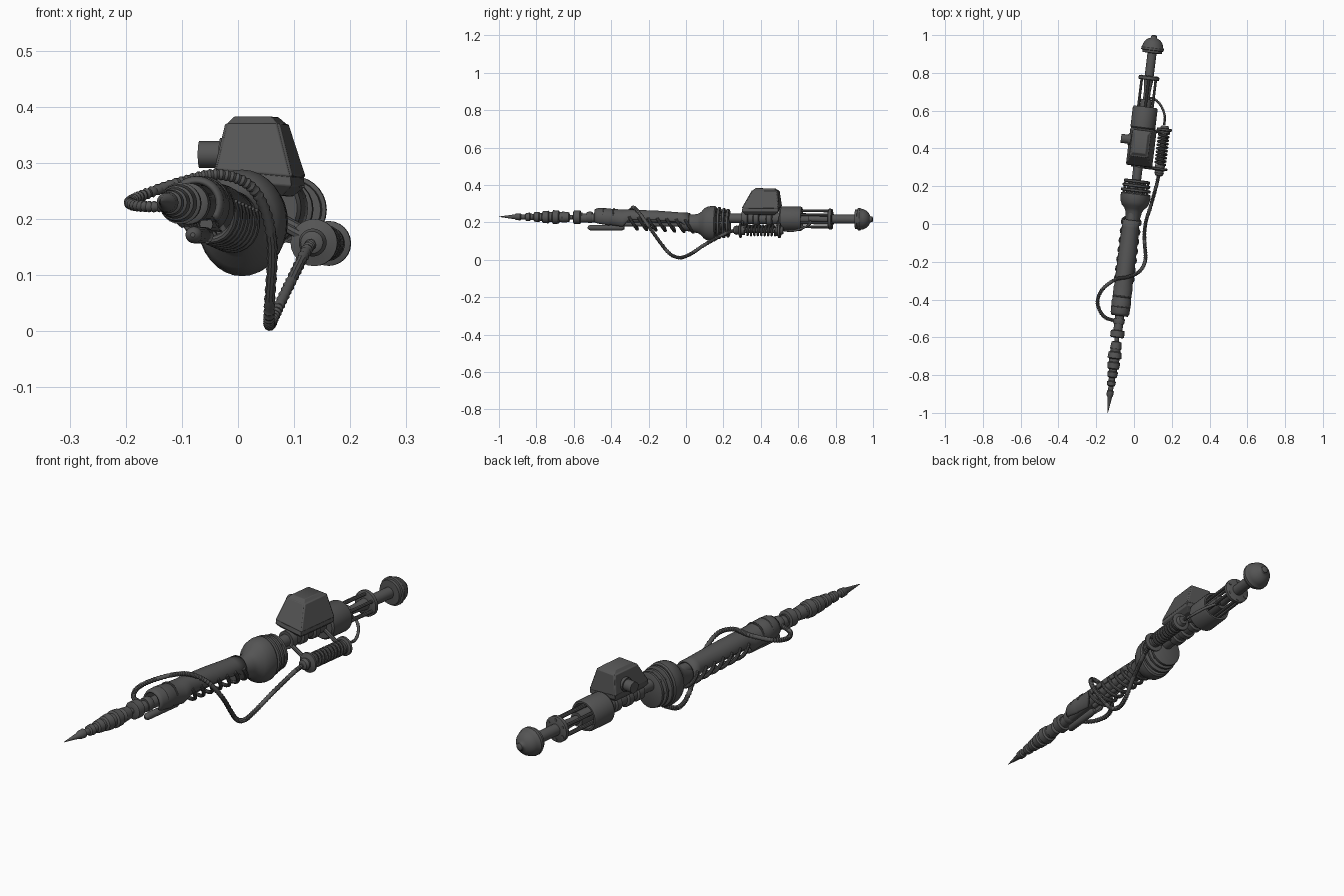
import bpy, bmesh
from math import sin, cos, pi, radians
from mathutils import Matrix, Vector

if "Cube" in bpy.data.objects:
    bpy.data.objects.remove(bpy.data.objects["Cube"])

# Tilted main axis: local +Y runs from the spike to the rear dome
M = (Matrix.Translation((-0.016, 0, 0.223)) @ Matrix.Rotation(-0.1225, 4, 'Z')
     @ Matrix.Rotation(-0.007, 4, 'X') @ Matrix.Diagonal((1, 1.0075, 1, 1)))
metal = bpy.data.materials.new("dark_metal")
metal.diffuse_color = (0.09, 0.09, 0.09, 1)
metal.use_nodes = True
metal.node_tree.nodes["Principled BSDF"].inputs["Base Color"].default_value = metal.diffuse_color


def finish(name, bm, local=True):
    bmesh.ops.recalc_face_normals(bm, faces=bm.faces)
    me = bpy.data.meshes.new(name)
    bm.to_mesh(me)
    bm.free()
    me.materials.append(metal)
    if local:
        me.transform(M)
    ob = bpy.data.objects.new(name, me)
    bpy.context.collection.objects.link(ob)
    return ob


def skin(bm, rings, closed=True, caps=True):
    loops = [[bm.verts.new(p) for p in ring] for ring in rings]
    n = len(loops[0])
    for a, b in zip(loops, loops[1:]):
        for i in range(n if closed else n - 1):
            j = (i + 1) % n
            bm.faces.new((a[i], a[j], b[j], b[i]))
    if caps:
        bm.faces.new(loops[0])
        bm.faces.new(loops[-1])


def lathe(name, prof, ox=0.0, oz=0.0, n=24, sx=1.0):
    bm = bmesh.new()
    skin(bm, [[(ox + sx * r * sin(2 * pi * i / n), y, oz + r * cos(2 * pi * i / n))
               for i in range(n)] for y, r in prof])
    return finish(name, bm)


def steps(segs):
    return [p for y0, y1, r0, r1 in segs for p in ((y0, r0), (y1, r1))]


def spline(pts, k=12):
    p = [Vector(q) for q in pts]
    p = [2 * p[0] - p[1]] + p + [2 * p[-1] - p[-2]]
    out = []
    for a, b, c, d in zip(p, p[1:], p[2:], p[3:]):
        for s in range(k):
            t = s / k
            out.append(0.5 * (2 * b + (c - a) * t + (2 * a - 5 * b + 4 * c - d) * t * t
                              + (3 * b - a - 3 * c + d) * t ** 3))
    return out + [p[-2]]


def tube(name, pts, r, rib=0.0, local=True, n=10):
    pts = [Vector(p) for p in pts]
    u = (pts[1] - pts[0]).orthogonal().normalized()
    rings = []
    for i, p in enumerate(pts):
        t = (pts[min(i + 1, len(pts) - 1)] - pts[max(i - 1, 0)]).normalized()
        u = (u - t * u.dot(t)).normalized()
        v = t.cross(u)
        rr = r - rib * (i % 2)
        rings.append([p + rr * (u * cos(2 * pi * k / n) + v * sin(2 * pi * k / n)) for k in range(n)])
    bm = bmesh.new()
    skin(bm, rings)
    return finish(name, bm, local)


# Spike made of stacked tapering segments
lathe("spike", steps([(-1, -.915, .001, .013), (-.91, -.885, .017, .019), (-.88, -.86, .013, .014),
                      (-.855, -.835, .021, .023), (-.83, -.815, .017, .017), (-.81, -.785, .025, .028),
                      (-.78, -.77, .022, .022), (-.765, -.735, .031, .034), (-.73, -.715, .027, .027),
                      (-.71, -.68, .037, .035), (-.675, -.665, .027, .027), (-.66, -.625, .03, .026),
                      (-.62, -.59, .012, .012)]))
lathe("spike_collar", steps([(-.602, -.598, .03, .037), (-.575, -.565, .037, .037), (-.562, -.555, .025, .025)]))
lathe("front_shaft", [(-.57, .024), (.1, .024)], oz=-.004)
lathe("hose_socket", steps([(-.53, -.52, .028, .03), (-.505, -.5, .03, .028)]))

# Handle shell: nearly closed at the front, half pipe over the grip coils
bm = bmesh.new()
rows = [(-.485, .0, .040, 125), (-.47, .0, .046, 130), (-.41, -.003, .048, 140), (-.4, -.003, .045, 140),
        (-.335, -.008, .047, 145), (-.3, -.006, .045, 95), (-.15, -.01, .044, 92),
        (-.02, -.018, .043, 95), (.02, -.02, .044, 150)]
skin(bm, [[(r * sin(radians(a * k / 12)), y, cz + r * cos(radians(a * k / 12)))
           for k in range(-12, 13)] for y, cz, r, a in rows], closed=False, caps=False)
shell = finish("handle_shell", bm)
mod = shell.modifiers.new("thickness", 'SOLIDIFY')
mod.thickness = .008
mod.offset = 0

# Raised bands on the shell front
for i in range(2):
    y = -.44 + .055 * i
    tube(f"shell_band_{i}", [(.047 * sin(a), y, .047 * cos(a)) for a in
                             [radians(-80 + 10 * k) for k in range(17)]], .004)

# Grip coils under the handle, leaning backwards
for i in range(7):
    y = -.29 + .05 * i
    cz = -.01 - .014 * i / 6
    tube(f"grip_coil_{i}", [(.047 * cos(a), y + .03 * sin(a), cz - .052 * sin(a))
                            for a in [pi * (-.1 + 1.2 * k / 14) for k in range(15)]], .008)

# Small rod slung below the handle front
lathe("lower_rod", [(-.525, .004), (-.52, .011), (-.51, .015), (-.345, .015), (-.33, .008)], oz=-.055, n=16)
lathe("lower_rod_core", [(-.33, .012), (.03, .012)], oz=-.035, n=12)

# Flared guard and its rings
lathe("flared_guard", [(-.02, .036), (.03, .045), (.065, .052), (.082, .062), (.097, .08), (.115, .09),
                       (.14, .095), (.158, .094), (.164, .088), (.164, .06), (.14, .05)],
      ox=.006, oz=-.029, n=32, sx=.84)
lathe("guard_core", [(.14, .05), (.23, .042)], oz=-.02)
for i, (y, r) in enumerate([(.178, .086), (.203, .08), (.226, .076)]):
    lathe(f"guard_ring_{i}", [(y - .008, r - .006), (y - .005, r), (y + .005, r), (y + .008, r - .006)],
          ox=.004, oz=-.026, n=32, sx=.92)
for i in range(8):
    a = 2 * pi * i / 8
    x, z = .004 + .06 * cos(a), -.025 + .064 * sin(a)
    tube(f"guard_strut_{i}", [(x, .15, z), (x, .225, z)], .007, n=6)

# Mid shaft with clamps below the housing
lathe("mid_shaft", steps([(.21, .3, .025, .025), (.3, .33, .038, .038), (.335, .36, .03, .03),
                          (.365, .39, .04, .04), (.395, .43, .03, .03), (.435, .46, .04, .04),
                          (.465, .51, .032, .032)]))

# Sloped housing on top, hull slightly lower on its right side
bm = bmesh.new()
secs = [(-.045, .055, .325, .48, .03), (-.062, .074, .306, .502, .05), (-.062, .072, .31, .502, .066),
        (-.048, .042, .36, .49, .15), (-.038, .03, .374, .472, .162)]
skin(bm, [[(x0, y0, z), (x1, y0, z - s), (x1, y1, z - s), (x0, y1, z)]
          for (x0, x1, y0, y1, z), s in zip(secs, (.01, .012, .012, 0, 0))])
bm.faces.ensure_lookup_table()
side = list(bm.faces[8:12])
bmesh.ops.inset_individual(bm, faces=side, thickness=.01, depth=0)
bmesh.ops.inset_individual(bm, faces=side, thickness=.003, depth=.004)
box = finish("housing", bm)
mod = box.modifiers.new("bevel", 'BEVEL')
mod.width = .008
mod.segments = 2
mod.limit_method = 'ANGLE'
mod.angle_limit = radians(40)
# Knob on the housing side
tube("housing_knob", [(-.108, .44, .095), (-.03, .44, .095)], .024, n=20)
tube("housing_knob_collar", [(-.07, .44, .095), (-.03, .44, .095)], .03, n=20)

# Rear drum, open at the back, with rod cage
lathe("rear_drum", [(.503, .03), (.503, .06), (.511, .066), (.61, .066), (.62, .062), (.62, .054), (.56, .054),
                    (.56, .02)], n=32)
for i in range(6):
    a = 2 * pi * (i + .5) / 6
    x, z = .043 * cos(a), .043 * sin(a)
    tube(f"cage_rod_{i}", [(x, .55, z), (x, .785, z)], .007, n=8)
lathe("cage_plate", steps([(.762, .765, .05, .055), (.78, .783, .055, .05)]))
lathe("cage_core", steps([(.55, .66, .03, .03), (.66, .7, .018, .018)]))
lathe("rear_shaft", [(.69, .017), (.76, .024), (.91, .024)])

# Rear dome with knob
lathe("rear_dome", [(.904, .03), (.906, .052), (.918, .053), (.92, .06), (.932, .06), (.937, .056)]
      + [(.937 + .05 * sin(radians(t)), .055 * cos(radians(t))) for t in (15, 30, 45, 60, 72)]
      + [(.986, .016), (.996, .015), (1.0, .008)], n=28)

# Side damper with spring
PX, PZ = .115, -.063
lathe("damper_body", steps([(.268, .272, .012, .02), (.285, .295, .025, .022), (.3, .302, .036, .042),
                            (.31, .312, .042, .036), (.312, .328, .026, .026), (.328, .495, .015, .015),
                            (.495, .505, .03, .03), (.507, .509, .036, .04), (.519, .521, .04, .036),
                            (.521, .535, .024, .018)]), PX, PZ)
tube("damper_spring", [(PX + .026 * cos(2 * pi * k / 16), .33 + .165 * k / 144, PZ + .026 * sin(2 * pi * k / 16))
                       for k in range(145)], .0065, n=8)
for i, y in enumerate((.306, .5)):
    tube(f"damper_arm_{i}", [(.015, y, -.01), (PX, y, PZ)], .009, n=8)

# Long ribbed hose looping from the damper to the front socket
hose = [(.134, .275, .16), (.12, .21, .14), (.09, .1, .08), (.065, .02, .028), (.056, -.04, .0115),
        (.056, -.1, .045), (.06, -.19, .165), (.03, -.25, .25), (-.03, -.28, .279), (-.1, -.295, .266),
        (-.17, -.35, .242), (-.193, -.42, .228), (-.158, -.49, .222), (-.085, -.517, .225)]
tube("long_hose", spline(hose, 14), .0105, rib=.0022, local=False)

# Short hose from the damper to the drum
tube("short_hose", spline([(.16, .525, .157), (.162, .575, .155), (.14, .63, .172), (.1, .665, .195),
                           (.07, .65, .21), (.062, .6, .215)], 12), .007, rib=.0015, local=False)

for ob in bpy.context.collection.objects:
    ob.select_set(True)
    bpy.context.view_layer.objects.active = ob
bpy.ops.object.shade_smooth_by_angle(angle=radians(35))
